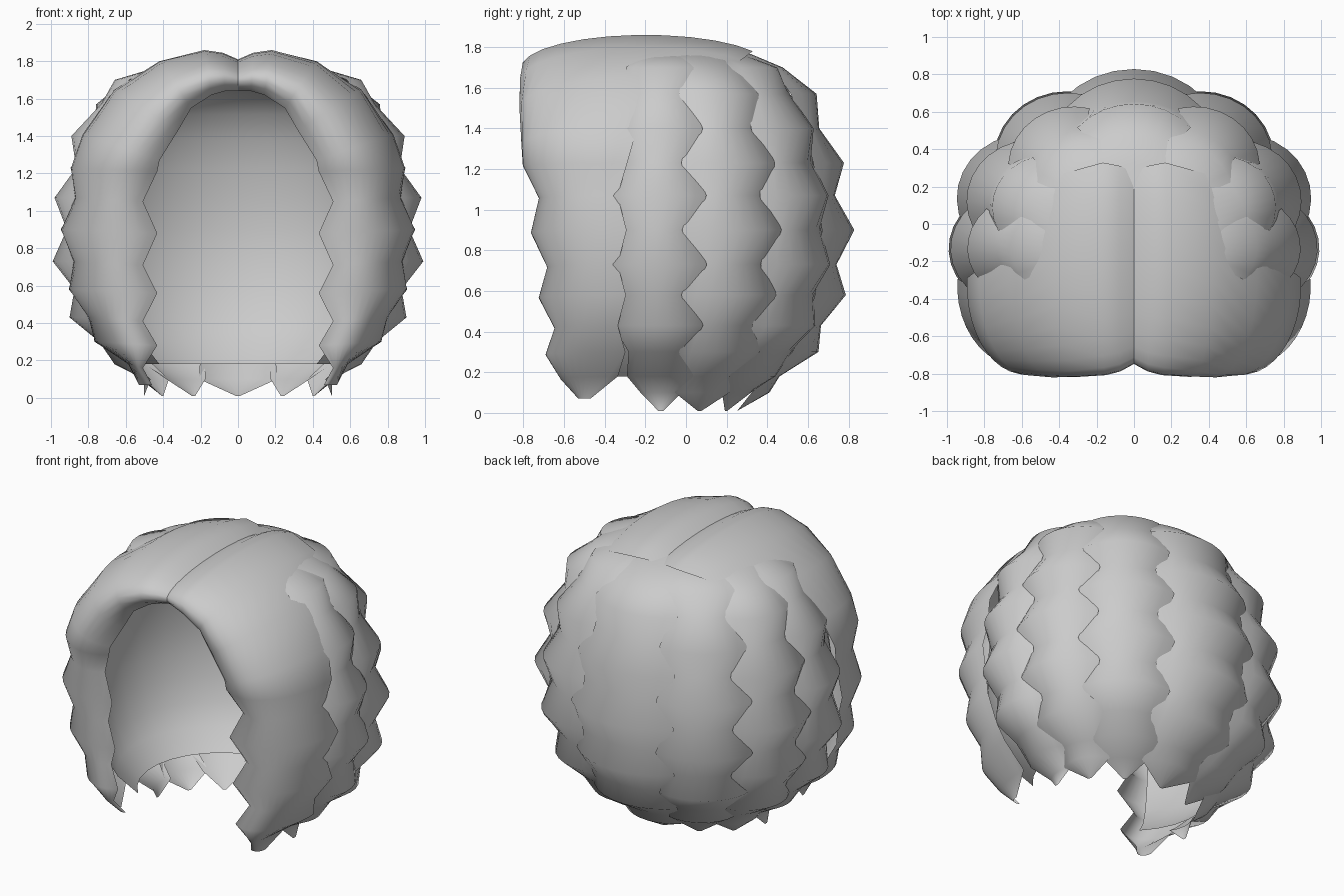
import bpy
from math import sin, cos, radians
from mathutils import Vector

cube = bpy.data.objects.get("Cube")
if cube:
    bpy.data.objects.remove(cube)

GREY = (0.6, 0.6, 0.6, 1)
hair = bpy.data.materials.new("hair_grey")
hair.use_nodes = True
hair.diffuse_color = GREY
hair.node_tree.nodes["Principled BSDF"].inputs["Base Color"].default_value = GREY

# Head profile: height and relative radius, one entry per half wave
PROFILE = [(1.80, .04), (1.765, .47), (1.70, .67), (1.57, .8), (1.40, .89),
           (1.23, .945), (1.07, .98), (.90, 1), (.73, .99), (.58, .955),
           (.43, .9), (.30, .81), (.18, .66), (.10, .55), (.01, .42)]
LAST = len(PROFILE) - 1


def head_point(angle, radius, z):
    """Point on the head; angle 0 is the back, 90 the left side."""
    a = radians(angle)
    return Vector((.95 * radius * sin(a), .88 * radius * cos(a) - .1, z))


def loft(name, rows, side=1):
    """Skin a grid of points; side -1 mirrors it to the right."""
    n = len(rows[0])
    verts = [(p.x * side, p.y, p.z) for row in rows for p in row]
    faces = []
    for i in range(len(rows) - 1):
        for j in range(n - 1):
            a = i * n + j
            face = (a, a + n, a + n + 1, a + 1)
            faces.append(face if side > 0 else face[::-1])
    mesh = bpy.data.meshes.new(name)
    mesh.from_pydata(verts, [], faces)
    mesh.materials.append(hair)
    mesh.polygons.foreach_set("use_smooth", [True] * len(faces))
    obj = bpy.data.objects.new(name, mesh)
    bpy.context.collection.objects.link(obj)


def wavy_lock(name, centre, half, parity, side=1):
    """Hanging lock that swells and narrows, ending in a point."""
    rows = []
    for i, (z, rad) in enumerate(PROFILE):
        wide = i % 2 == parity
        width = half + (3.5 if wide else -.5)
        mid, edge = (.055, -.04) if wide else (-.035, -.07)
        fade = min(1, i / 3)            # smooth towards the crown
        if i == LAST:                   # pointed tip
            rad = .40 + .13 * (centre / 93) ** 2
            width, fade = 1.5, 0
        row = []
        for k in range(9):
            t = k / 4 - 1
            swell = fade * (edge + (mid - edge) * (1 - t * t))
            row.append(head_point(centre + t * width, rad * (1 + swell), z))
        rows.append(row)
    loft(name, rows, side)


# Back and side locks
wavy_lock("back_lock", 0, 21, 1)
for side, label in ((1, "left"), (-1, "right")):
    wavy_lock(label + "_rear_lock", 36.5, 16, 0, side)
    wavy_lock(label + "_side_rear_lock", 66, 15, 1, side)
    wavy_lock(label + "_side_lock", 93, 13.5, 0, side)

# Front locks: each rib is an elliptical arc given by its inner edge (x, z),
# its crest (x, z), the y of its centre, its depth and its end angle
ribs = [((0, 1.64), (0, 1.81), -.2, .55, 150),
        ((.07, 1.64), (.08, 1.845), -.2, .59, 150),
        ((.14, 1.62), (.18, 1.86), -.2, .61, 150),
        ((.25, 1.55), (.42, 1.80), -.21, .61, 142),
        ((.32, 1.43), (.66, 1.65), -.25, .57, 115),
        ((.42, 1.27), (.83, 1.41), -.30, .51, 97)]
# Hanging part of the front locks
for i in range(5, LAST - 1):
    z, rad = PROFILE[i]
    w = 1 if i % 2 else -1
    ribs.append(((.47 - .038 * w, z - .02), (.95 * rad * (.965 + .03 * w), z),
                 -.33, .38 + .12 * (z - .7) + .03 * w, 92 + 3 * w))
# Pointed tip
ribs.append(((.46, .07), (.53, .07), -.47, .06, 90))

rows = []
for inner, crest, y, depth, end in ribs:
    a, c = Vector((inner[0], y, inner[1])), Vector((crest[0], y, crest[1]))
    up = (c - a) / 1.5
    front = Vector((0, -depth, 0))
    row = []
    for s in range(15):
        u = radians(end + (-30 - end) * s / 14)
        row.append(c - up + front * cos(u) + up * sin(u))
    rows.append(row)
loft("left_front_lock", rows)
loft("right_front_lock", rows, -1)

# Smooth inner lining
lining = []
for z, rad in PROFILE[:LAST - 1]:
    lining.append([head_point(a, rad * .9, z - max(0, z - 1.3) * .2)
                   for a in range(-132, 133, 12)])
loft("inner_lining", lining)
